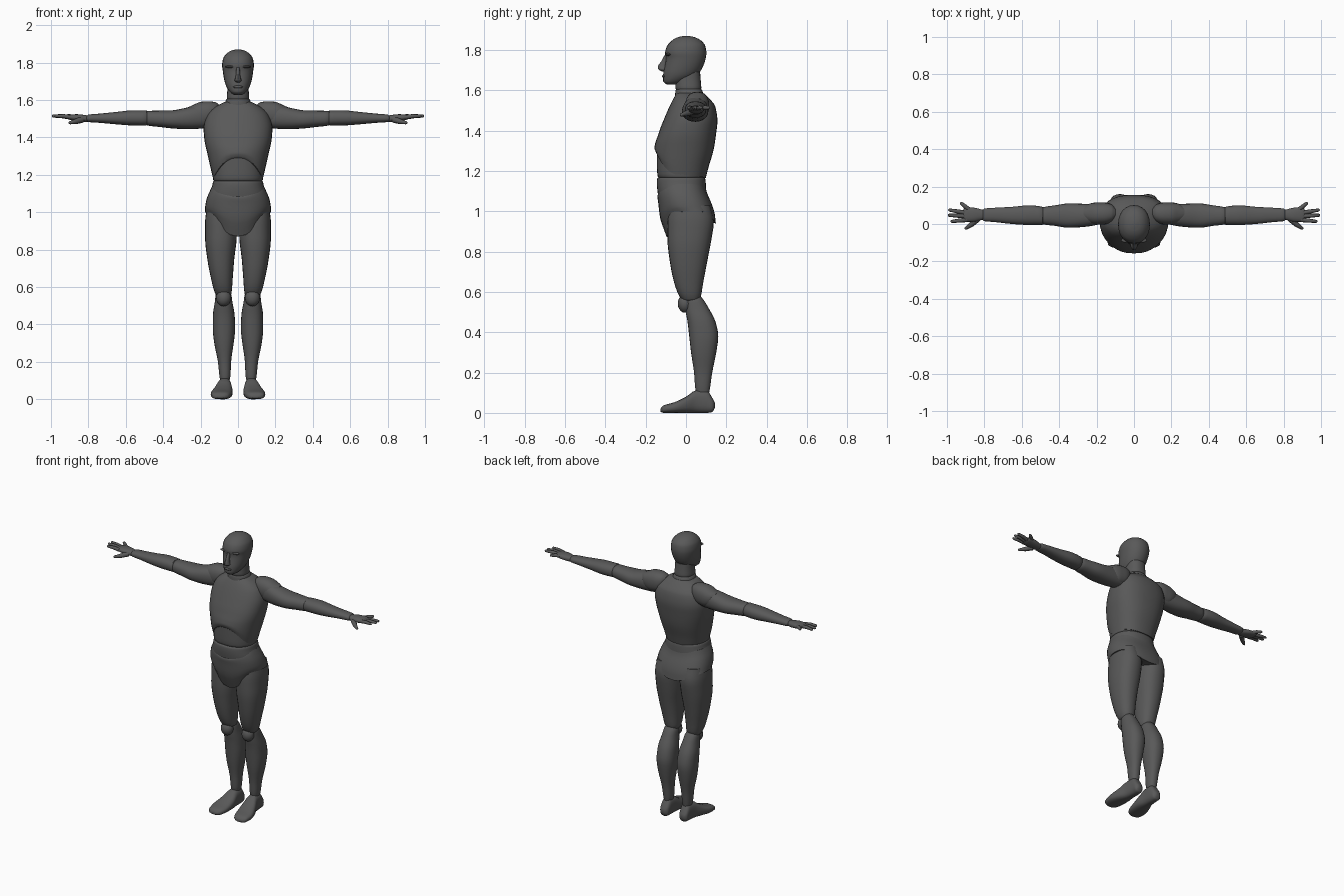
import bpy, bmesh, math
from mathutils import Vector

grey = bpy.data.materials.new("dark grey")
grey.diffuse_color = (0.1, 0.1, 0.1, 1)


def finish(name, bm, angle=40):
    bmesh.ops.recalc_face_normals(bm, faces=bm.faces)
    me = bpy.data.meshes.new(name)
    bm.to_mesh(me)
    bm.free()
    me.materials.append(grey)
    ob = bpy.data.objects.new(name, me)
    bpy.context.collection.objects.link(ob)
    bpy.ops.object.select_all(action='DESELECT')
    ob.select_set(True)
    bpy.context.view_layer.objects.active = ob
    bpy.ops.object.shade_smooth_by_angle(angle=math.radians(angle))
    return ob


def smooth_rings(rings, steps):
    """Monotone cubic interpolation of ring values along the first entry."""
    n = len(rings)
    d = [[(b[k] - a[k]) / (b[0] - a[0]) for k in range(len(a))]
         for a, b in zip(rings, rings[1:])]

    def slope(i, k):
        if i == 0 or i == n - 1:
            return d[0 if i == 0 else -1][k]
        p, q = d[i - 1][k], d[i][k]
        return 0 if p * q <= 0 else 2 * p * q / (p + q)

    out = []
    for i in range(n - 1):
        a, b = rings[i], rings[i + 1]
        h = b[0] - a[0]
        for s in range(steps):
            u = s / steps
            out.append([(1 + 2 * u) * (1 - u) ** 2 * a[k] + u * (1 - u) ** 2 * h * slope(i, k)
                        + u * u * (3 - 2 * u) * b[k] + u * u * (u - 1) * h * slope(i + 1, k)
                        for k in range(len(a))])
    return out + [list(rings[-1])]


def loft(name, axis, rings, side=1, n=24, steps=3, power=2.3, lift_pow=2):
    """Ring: position, min/max of both cross axes, optional front and back lift."""
    rings = smooth_rings([tuple(r) + (0,) * (7 - len(r)) for r in rings], steps)
    bm = bmesh.new()
    loops = []
    for t, a0, a1, b0, b1, lf, lb in rings:
        loop = []
        for i in range(n):
            ang = 2 * math.pi * i / n
            c, s = math.cos(ang), math.sin(ang)
            a = (a0 + a1) / 2 + (a1 - a0) / 2 * math.copysign(abs(c) ** (2 / power), c)
            b = (b0 + b1) / 2 + (b1 - b0) / 2 * math.copysign(abs(s) ** (2 / power), s)
            p = t + (lf if s < 0 else lb) * abs(s) ** lift_pow
            x, y, z = {'x': (p, a, b), 'y': (a, p, b), 'z': (a, b, p)}[axis]
            loop.append(bm.verts.new((side * x, y, z)))
        loops.append(loop)
    for l0, l1 in zip(loops, loops[1:]):
        for i in range(n):
            j = (i + 1) % n
            bm.faces.new((l0[i], l0[j], l1[j], l1[i]))
    # close both ends with a fan
    for loop in (loops[0], loops[-1]):
        mid = bm.verts.new(sum((v.co for v in loop), Vector()) / n)
        for i in range(n):
            bm.faces.new((loop[i], loop[(i + 1) % n], mid))
    return finish(name, bm)


def body(name, rings, **kw):
    """Part that is symmetric about the middle: height, half width, front, back, lifts."""
    return loft(name, 'z', [(r[0], -r[1], r[1]) + tuple(r[2:]) for r in rings], **kw)


def ball(name, centre, size):
    bm = bmesh.new()
    bmesh.ops.create_uvsphere(bm, u_segments=16, v_segments=10, radius=1)
    for v in bm.verts:
        v.co = Vector(centre) + Vector([v.co[k] * size[k] for k in range(3)])
    return finish(name, bm)


def finger(name, points, radii, side):
    """Tapered tube through points, with a rounded tip."""
    bm = bmesh.new()
    pts = [Vector(p) for p in points]
    tip = (pts[-1] - pts[-2]).normalized()
    pts.append(pts[-1] + tip * radii[-1] * 0.7)
    radii = list(radii) + [radii[-1] * 0.45]
    loops = []
    for i, p in enumerate(pts):
        d = (pts[min(i + 1, len(pts) - 1)] - pts[max(i - 1, 0)]).normalized()
        u = d.cross(Vector((0, 0, 1))).normalized()
        w = u.cross(d)
        loop = []
        for k in range(8):
            a = math.pi * k / 4
            q = p + radii[i] * (u * math.cos(a) + w * math.sin(a))
            loop.append(bm.verts.new((side * q.x, q.y, q.z)))
        loops.append(loop)
    for l0, l1 in zip(loops, loops[1:]):
        for k in range(8):
            bm.faces.new((l0[k], l0[(k + 1) % 8], l1[(k + 1) % 8], l1[k]))
    bm.faces.new(loops[0])
    bm.faces.new(loops[-1])
    return finish(name, bm, 60)


# head and neck
body("head", [(1.628, .022, -.095, -.05), (1.645, .045, -.113, 0), (1.68, .066, -.113, .06),
              (1.72, .076, -.106, .085), (1.76, .082, -.1, .098), (1.785, .085, -.104, .101),
              (1.82, .08, -.094, .096), (1.847, .062, -.07, .075), (1.863, .038, -.042, .045),
              (1.87, .012, -.012, .016)], power=2.15)
body("nose", [(1.693, .008, -.118, -.09), (1.705, .019, -.138, -.09), (1.716, .015, -.14, -.09),
              (1.745, .01, -.122, -.09), (1.775, .009, -.106, -.09)], n=12, power=2)
ball("lips", (0, -.107, 1.67), (.026, .012, .008))
for s in (1, -1):
    ball("brow", (s * .037, -.087, 1.778), (.032, .014, .007))
body("upper_neck", [(1.6, .055, -.045, .07), (1.61, .06, -.052, .076), (1.65, .057, -.052, .073),
                    (1.69, .055, -.045, .07)])
body("lower_neck", [(1.55, .078, -.055, .095), (1.575, .072, -.054, .088), (1.6, .064, -.052, .08),
                    (1.608, .058, -.046, .074)])

# torso
body("chest", [(1.18, .133, -.15, .098, .115, -.015), (1.23, .145, -.157, .115, .085, 0),
               (1.31, .163, -.152, .138, .03, 0), (1.39, .18, -.135, .15),
               (1.45, .184, -.112, .156), (1.52, .165, -.082, .145), (1.56, .125, -.062, .115),
               (1.588, .075, -.045, .085)], n=32, power=2.4)
body("upper_abdomen", [(1.165, .125, -.13, .085), (1.172, .133, -.14, .093),
                       (1.21, .134, -.144, .096), (1.3, .13, -.145, .09)], n=32)
body("lower_abdomen", [(1.04, .15, -.13, .1), (1.09, .15, -.14, .1), (1.14, .138, -.145, .098),
                       (1.163, .133, -.143, .095), (1.17, .125, -.13, .085)], n=32)
body("pelvis", [(1.0, .177, -.095, .148, -.13, -.06), (1.025, .176, -.128, .142, -.06, -.035),
                (1.07, .168, -.138, .122, -.025, -.02), (1.11, .152, -.142, .105, -.035, -.02),
                (1.135, .14, -.138, .098, -.05, -.02)], n=32, lift_pow=4)

for s in (1, -1):
    # arms
    loft("shoulder_cap", 'x', [(.1, .03, .085, 1.51, 1.575), (.12, .01, .105, 1.48, 1.588),
                               (.16, -.003, .115, 1.46, 1.593), (.2, -.004, .115, 1.455, 1.59),
                               (.24, .005, .108, 1.475, 1.573), (.27, .03, .085, 1.51, 1.56)], s)
    loft("upper_arm", 'x', [(.15, .01, .1, 1.455, 1.56), (.2, -.005, .105, 1.447, 1.57),
                            (.27, -.016, .108, 1.444, 1.56), (.35, -.02, .11, 1.448, 1.545),
                            (.42, -.01, .1, 1.456, 1.543), (.485, -.002, .09, 1.464, 1.542),
                            (.495, .012, .078, 1.475, 1.53)], s)
    loft("forearm", 'x', [(.48, .01, .08, 1.475, 1.53), (.49, -.004, .092, 1.464, 1.545),
                          (.56, -.005, .1, 1.464, 1.545), (.65, .0, .092, 1.47, 1.536),
                          (.74, .01, .087, 1.478, 1.527), (.8, .015, .083, 1.482, 1.522),
                          (.81, .022, .075, 1.488, 1.515)], s)
    loft("palm", 'x', [(.795, .025, .073, 1.485, 1.516), (.82, .02, .079, 1.482, 1.52),
                       (.86, .012, .088, 1.486, 1.524), (.9, .012, .09, 1.494, 1.522),
                       (.912, .02, .082, 1.5, 1.518)], s)
    # spread fingers: knuckle and tip across the palm
    for x0, y0, x1, y1 in ((.895, .022, .975, .014), (.9, .042, .99, .047),
                           (.9, .06, .988, .075), (.88, .076, .925, .112)):
        mid = ((x0 + x1) / 2, (y0 + y1) / 2, 1.514)
        finger("finger", [(x0, y0, 1.508), mid, (x1, y1, 1.514)], (.012, .011, .008), s)
    finger("thumb", [(.835, .03, 1.495), (.868, -.002, 1.485), (.9, -.024, 1.478)],
           (.018, .014, .008), s)

    # legs
    loft("thigh", 'z', [(.555, .048, .112, -.01, .06), (.565, .035, .122, -.025, .07),
                        (.65, .028, .145, -.06, .086), (.75, .02, .164, -.08, .105),
                        (.86, .007, .176, -.092, .126), (.95, .005, .176, -.092, .138),
                        (1.03, .03, .165, -.08, .12)], s)
    ball("kneecap", (s * .077, -.005, .542), (.04, .036, .045))
    loft("shin", 'z', [(.1, .045, .095, .05, .115), (.13, .04, .1, .045, .12),
                       (.2, .037, .107, .04, .13), (.3, .023, .127, .025, .15),
                       (.38, .015, .135, .016, .16), (.45, .018, .134, .008, .147),
                       (.52, .03, .124, -.004, .112), (.56, .036, .119, -.005, .088),
                       (.58, .05, .108, .01, .07)], s)
    loft("foot", 'y', [(-.126, .072, .115, .006, .022), (-.112, .05, .138, 0, .037),
                       (-.06, .033, .146, 0, .052), (0, .029, .13, 0, .08),
                       (.05, .035, .11, 0, .112), (.1, .037, .103, 0, .115),
                       (.13, .042, .1, .004, .075), (.143, .058, .086, .025, .05)],
         s, power=2.6)
